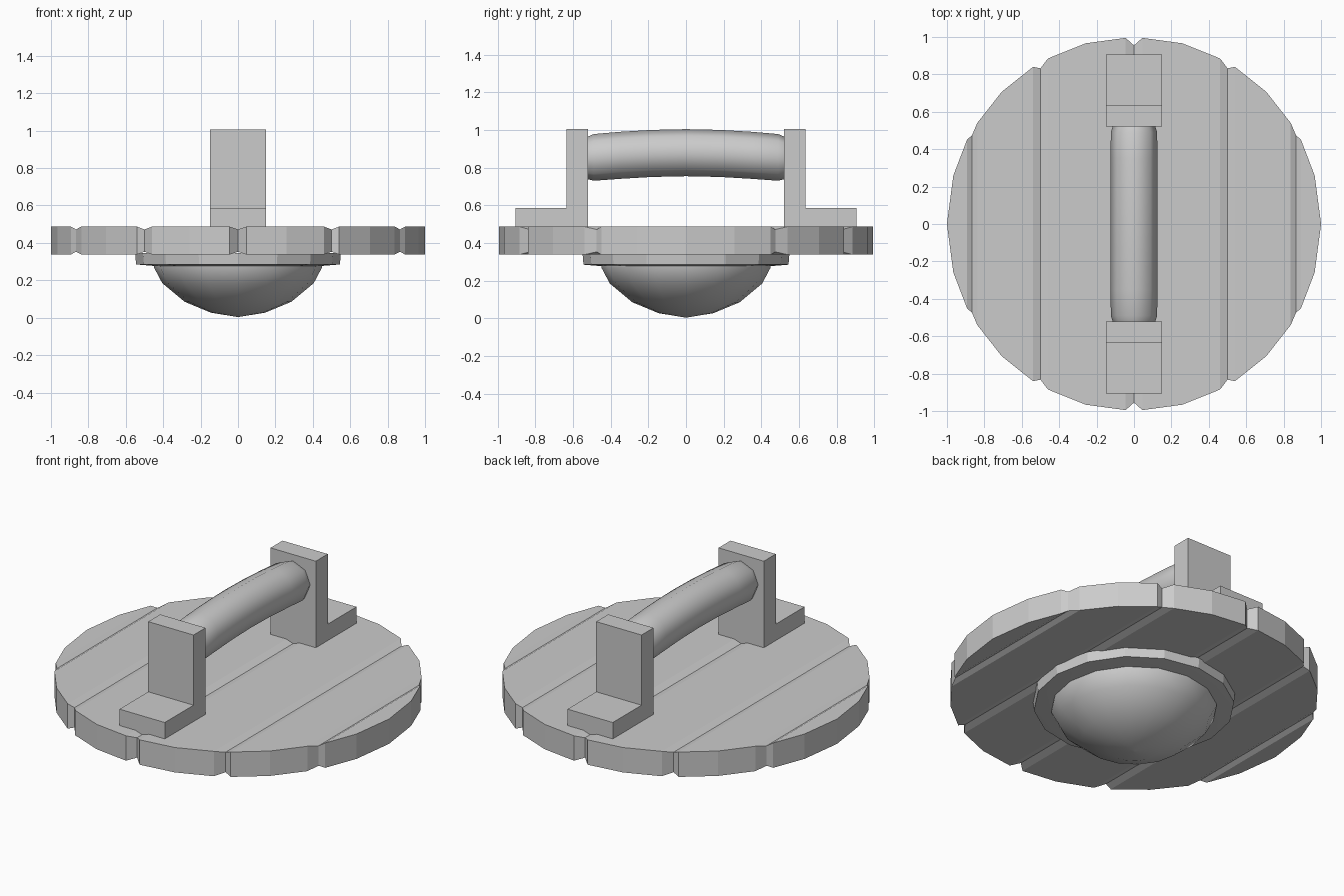
import bpy, bmesh, math
from mathutils import Vector

cube = bpy.data.objects.get("Cube")
if cube:
    bpy.data.objects.remove(cube, do_unlink=True)

grey = bpy.data.materials.new("plain grey")
grey.use_nodes = True
colour = (0.6, 0.6, 0.6, 1)
grey.diffuse_color = colour
grey.node_tree.nodes["Principled BSDF"].inputs["Base Color"].default_value = colour


def finish(name, bm, smooth_angle=None):
    """Turn a bmesh into a named, coloured object."""
    bmesh.ops.recalc_face_normals(bm, faces=bm.faces)
    mesh = bpy.data.meshes.new(name)
    bm.to_mesh(mesh)
    bm.free()
    mesh.materials.append(grey)
    obj = bpy.data.objects.new(name, mesh)
    bpy.context.collection.objects.link(obj)
    if smooth_angle:
        bpy.ops.object.select_all(action='DESELECT')
        obj.select_set(True)
        bpy.context.view_layer.objects.active = obj
        bpy.ops.object.shade_smooth_by_angle(angle=math.radians(smooth_angle))
    return obj


def loft(bm, rings):
    """Join rings of equal length with faces and cap both ends."""
    loops = [[bm.verts.new(p) for p in ring] for ring in rings]
    n = len(loops[0])
    for a, b in zip(loops, loops[1:]):
        for i in range(n):
            bm.faces.new((a[i], a[(i + 1) % n], b[(i + 1) % n], b[i]))
    bm.faces.new(loops[0])
    bm.faces.new(loops[-1])


# Round board of planks: columns of (x, half depth, groove depth)
BOTTOM, TOP = 0.338, 0.487
half = [(0, 0.955, 0.015), (0.045, 0.995, 0), (0.259, 0.966, 0),
        (0.46, 0.885, 0), (0.5, 0.832, 0.015), (0.54, 0.84, 0),
        (0.707, 0.707, 0), (0.838, 0.54, 0), (0.866, 0.475, 0.015),
        (0.893, 0.45, 0), (0.966, 0.259, 0), (1, 0.002, 0)]
columns = [(-x, y, g) for x, y, g in reversed(half[1:])] + half
bm = bmesh.new()
loft(bm, [[(x, -y, BOTTOM + g), (x, y, BOTTOM + g), (x, y, TOP - g), (x, -y, TOP - g)]
          for x, y, g in columns])
finish("plank_board", bm)


def turned(name, profile, sides, smooth_angle):
    """Spin an (r, z) profile around the z axis."""
    bm = bmesh.new()
    loft(bm, [[(r * math.cos(math.tau * i / sides), r * math.sin(math.tau * i / sides), z)
               for i in range(sides)] for r, z in profile])
    bmesh.ops.remove_doubles(bm, verts=bm.verts, dist=0.0005)
    return finish(name, bm, smooth_angle)


# Boss under the board: flat flange and smooth dome
turned("boss_flange", [(0.55, 0.345), (0.545, 0.285), (0.45, 0.277)], 16, 15)
turned("boss_dome", [(0.45, 0.285), (0.45, 0.27), (0.405, 0.185), (0.285, 0.085),
                     (0.145, 0.027), (0.004, 0.004)], 16, 40)

# L-shaped brackets, mirrored front to back
profile = [(0.522, 0.465), (0.907, 0.465), (0.907, 0.585),
           (0.635, 0.585), (0.635, 1.005), (0.522, 1.005)]
for name, side in (("front_bracket", -1), ("back_bracket", 1)):
    bm = bmesh.new()
    loft(bm, [[(x, side * y, z) for y, z in profile] for x in (-0.15, 0.15)])
    finish(name, bm)

# Bowed octagonal grip: (distance from middle, centre height, radius)
bow = [(0, 0.88, 0.125), (0.18, 0.876, 0.125), (0.35, 0.866, 0.125),
       (0.49, 0.855, 0.124), (0.525, 0.852, 0.112)]
path = [(-y, z, r) for y, z, r in reversed(bow[1:])] + bow
bm = bmesh.new()
loft(bm, [[Vector((r * math.cos(math.tau * i / 8), y, z + r * math.sin(math.tau * i / 8)))
           for i in range(8)] for y, z, r in path])
finish("grip", bm, 60)
